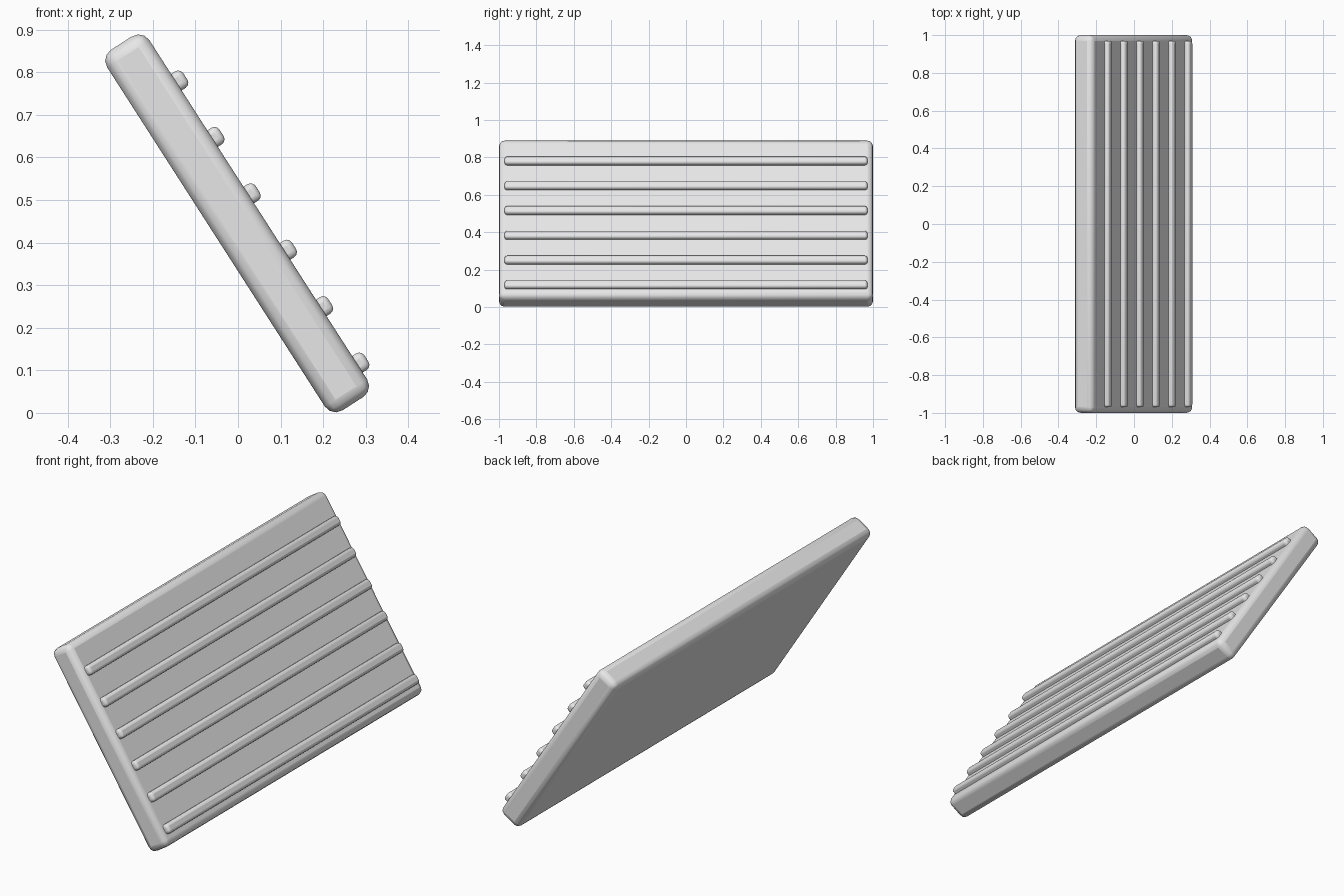
import bpy
import math
from mathutils import Matrix

cube = bpy.data.objects.get("Cube")
if cube:
    bpy.data.objects.remove(cube, do_unlink=True)

grey = bpy.data.materials.new("light grey")
grey.use_nodes = True
grey.diffuse_color = (0.8, 0.8, 0.8, 1)
grey.node_tree.nodes["Principled BSDF"].inputs["Base Color"].default_value = (0.8, 0.8, 0.8, 1)

# Leaning frame: local x runs down the slope, local z points out of the ribbed face
LEAN = Matrix.Translation((-0.002, 0, 0.445)) @ Matrix.Rotation(math.radians(57.3), 4, "Y")


def rounded_box(name, size, along, out, radius):
    """Bevelled box placed on the leaning frame."""
    bpy.ops.mesh.primitive_cube_add(size=1)
    obj = bpy.context.object
    obj.name = name
    obj.data.transform(Matrix.Diagonal((*size, 1)))
    obj.matrix_world = LEAN @ Matrix.Translation((along, 0, out))
    obj.data.materials.append(grey)
    bevel = obj.modifiers.new("rounding", "BEVEL")
    bevel.width = radius
    bevel.segments = 3
    bpy.ops.object.shade_smooth_by_angle(angle=math.radians(40))
    return obj


# Main slab
rounded_box("slab", (1.006, 2.0, 0.118), 0, 0, 0.03)

# Six grip ribs across the upper face
for i in range(6):
    rounded_box(f"rib_{i + 1}", (0.046, 1.94, 0.05), -0.356 + i * 0.1574, 0.059, 0.014)
